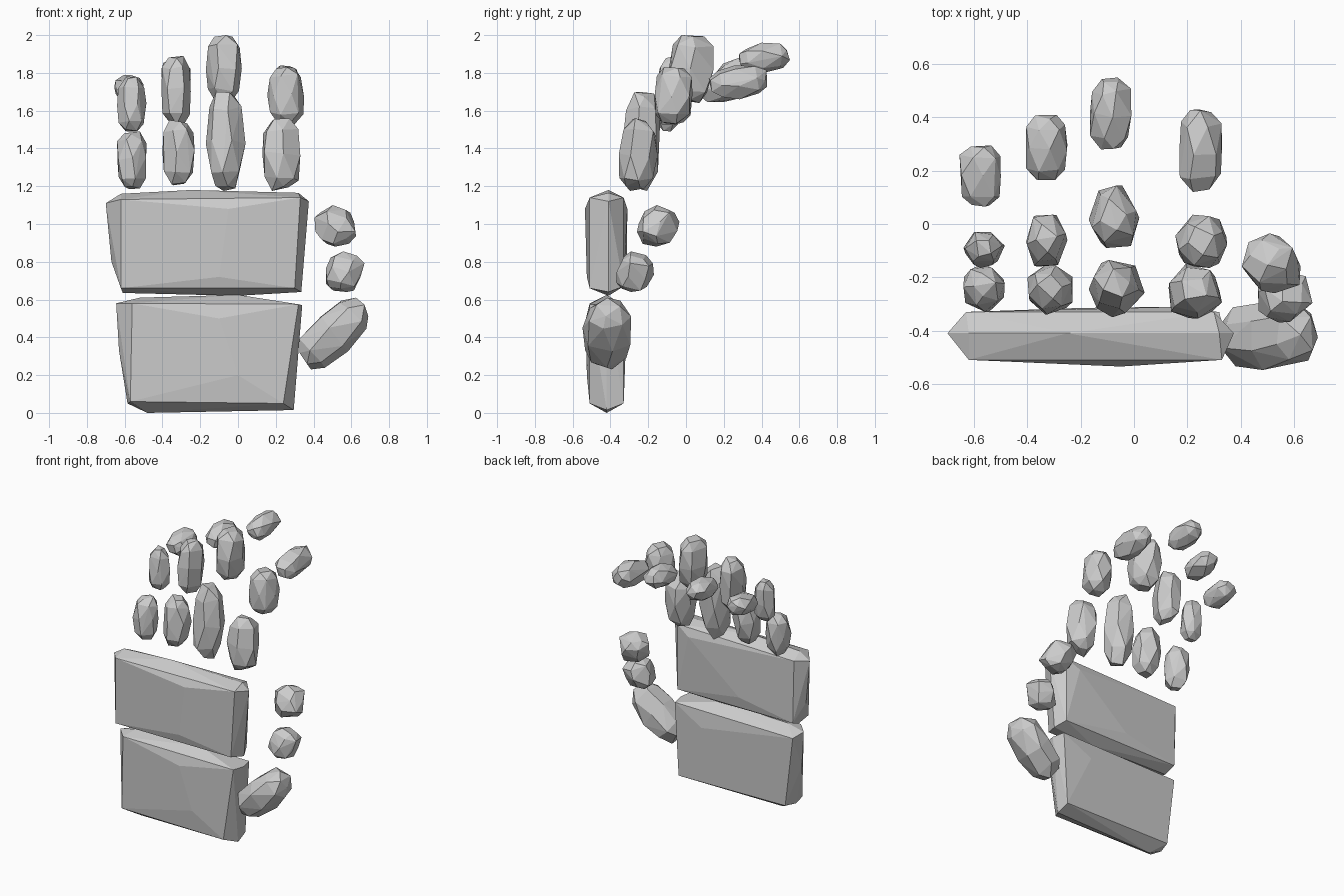
import bpy, bmesh, math, random
from mathutils import Vector

if "Cube" in bpy.data.objects:
    bpy.data.objects.remove(bpy.data.objects["Cube"])

random.seed(7)

stone_mat = bpy.data.materials.new("grey stone")
stone_mat.diffuse_color = (0.6, 0.6, 0.6, 1)
stone_mat.use_nodes = True
stone_mat.node_tree.nodes["Principled BSDF"].inputs["Base Color"].default_value = stone_mat.diffuse_color


def hull_object(name, points):
    """Wrap points in a faceted shell, merging nearly flat neighbours."""
    bm = bmesh.new()
    for p in points:
        bm.verts.new(p)
    bmesh.ops.convex_hull(bm, input=bm.verts[:])
    loose = [v for v in bm.verts if not v.link_faces]
    bmesh.ops.delete(bm, geom=loose, context='VERTS')
    bmesh.ops.dissolve_limit(bm, angle_limit=math.radians(4),
                             verts=bm.verts[:], edges=bm.edges[:])
    bmesh.ops.recalc_face_normals(bm, faces=bm.faces[:])
    mesh = bpy.data.meshes.new(name)
    bm.to_mesh(mesh)
    bm.free()
    mesh.materials.append(stone_mat)
    obj = bpy.data.objects.new(name, mesh)
    bpy.context.collection.objects.link(obj)


def stone(name, x, y, z, axis=(0, 0, 1), length=1.6, sides=6):
    """Chipped pebble along an axis, fitted to the given x, y, z ranges."""
    turn = Vector((0, 0, 1)).rotation_difference(Vector(axis))
    points = []
    for i, (h, r) in enumerate([(-1, .5), (-.68, .88), (0, 1), (.68, .88), (1, .5)]):
        n = 4 if abs(h) == 1 else sides
        start = random.uniform(0, 1)
        for k in range(n):
            a = 2 * math.pi * (k + random.uniform(-.15, .15)) / n + start
            rr = r * random.uniform(.9, 1.06)
            hh = length * (h + random.uniform(-.07, .07))
            points.append(turn @ Vector((rr * math.cos(a), rr * math.sin(a), hh)))
    ranges = (x, y, z)
    lo = [min(p[i] for p in points) for i in range(3)]
    hi = [max(p[i] for p in points) for i in range(3)]
    hull_object(name, [[b[0] + (p[i] - lo[i]) / (hi[i] - lo[i]) * (b[1] - b[0])
                        for i, b in enumerate(ranges)] for p in points])


def slab(name, layers, extra):
    """Flat block from x-z outlines placed at several depths."""
    points = [(px, y, pz) for y, loop in layers for px, pz in loop]
    hull_object(name, points + extra)


# Palm blocks
slab("upper_palm", [
    (-.51, [(-.62, .66), (-.62, 1.13), (.33, 1.14), (.30, .66)]),
    (-.41, [(-.70, 1.11), (-.67, .80), (-.61, .635), (0, .62), (.335, .64),
            (.375, 1.12), (.32, 1.165), (-.25, 1.18), (-.62, 1.16)]),
    (-.33, [(-.62, .67), (-.63, 1.12), (.30, 1.14), (.30, .67)]),
], [(-.05, -.535, 1.08), (-.1, -.525, .72), (.2, -.31, 1.08), (-.2, -.315, .75)])

slab("lower_palm", [
    (-.51, [(-.57, .06), (-.56, .58), (.32, .575), (.24, .05)]),
    (-.42, [(-.645, .58), (-.63, .33), (-.585, .05), (-.48, 0), (.295, .015),
            (.34, .57), (0, .625), (-.52, .61)]),
    (-.33, [(-.56, .06), (-.62, .56), (.32, .57), (.29, .05)]),
], [(-.1, -.53, .5), (0, -.525, .2), (.1, -.315, .45), (-.3, -.32, .2)])

# Four fingers: base, middle and tip stones, each as x, y, z ranges
fingers = {
    "little": [((-.64, -.485), (-.33, -.15), (1.185, 1.49)),
               ((-.64, -.485), (-.165, -.03), (1.49, 1.78)),
               ((-.655, -.50), (.065, .295), (1.645, 1.79))],
    "ring": [((-.40, -.23), (-.34, -.15), (1.205, 1.55)),
             ((-.405, -.25), (-.16, .035), (1.525, 1.89)),
             ((-.405, -.25), (.165, .41), (1.72, 1.88))],
    "middle": [((-.17, .04), (-.35, -.135), (1.175, 1.70)),
               ((-.17, .02), (-.09, .145), (1.64, 2.0)),
               ((-.165, -.01), (.28, .55), (1.80, 1.96))],
    "index": [((.13, .33), (-.355, -.15), (1.175, 1.56)),
              ((.155, .35), (-.165, .035), (1.53, 1.83)),
              ((.17, .33), (.12, .43), (1.66, 1.84))],
}
leans = [("base", (0, .08, 1)), ("middle", (0, .05, 1)), ("tip", (0, 1, .12))]
for finger, parts in fingers.items():
    for (part, axis), ranges in zip(leans, parts):
        stone(f"{finger}_finger_{part}", *ranges, axis=axis)

# Thumb
stone("thumb_base", (.325, .69), (-.548, -.29), (.23, .61), (1, 0, .9), 1.7, 7)
stone("thumb_middle", (.465, .67), (-.37, -.17), (.64, .855), (.3, .2, 1), 1.0)
stone("thumb_tip", (.405, .625), (-.26, -.035), (.88, 1.10), (-.3, .4, 1), 1.0)
